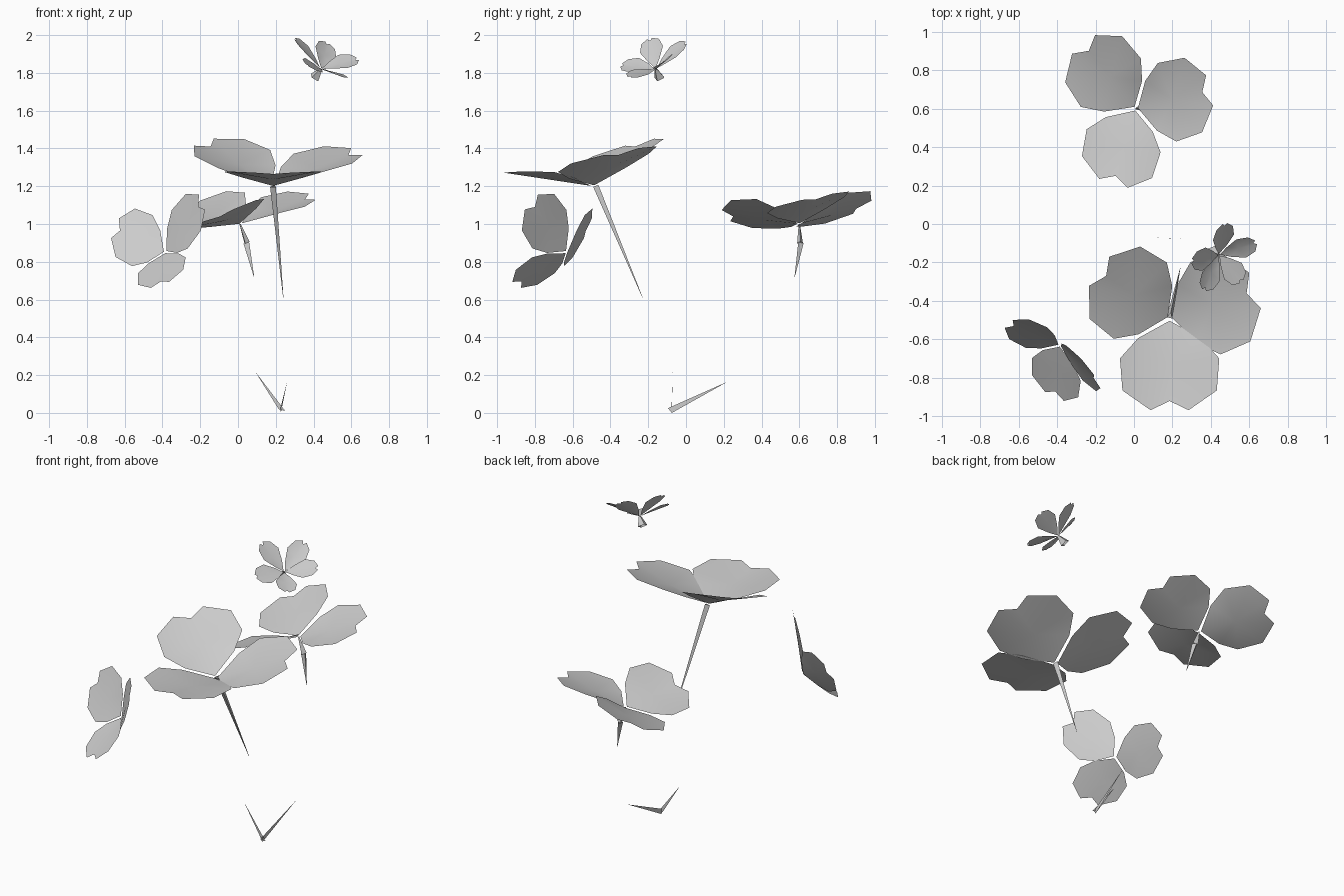
import bpy, bmesh
from mathutils import Vector as V

cube = bpy.data.objects.get("Cube")
if cube:
    bpy.data.objects.remove(cube)

grey = bpy.data.materials.new("plain_grey")
grey.use_nodes = True
colour = (0.6, 0.6, 0.6, 1)
grey.diffuse_color = colour
grey.node_tree.nodes["Principled BSDF"].inputs["Base Color"].default_value = colour

# Half outlines: distance along the midrib, half width, upward cup
LEAF = [(.25, .38, .07), (.5, .6, .1), (.88, .57, .05), (1.11, .23, 0)]
PETAL = [(.3, .3, .05), (.65, .58, .08), (.95, .45, .04), (1.08, .12, 0)]


def add_object(name, bm):
    mesh = bpy.data.meshes.new(name)
    bm.to_mesh(mesh)
    bm.free()
    mesh.materials.append(grey)
    obj = bpy.data.objects.new(name, mesh)
    bpy.context.collection.objects.link(obj)
    return obj


def add_blade(bm, outline, base, tip, side, cup):
    """One notched leaflet: a fan around a point on its midrib."""
    base, tip, side = V(base), V(tip), V(side)
    up = tip.cross(side).normalized() * tip.length * cup
    flip = up.z < 0
    if flip:
        up = -up

    def place(u, v, h):
        return bm.verts.new(base + tip * u + side * v + up * h)

    right = [place(u, v, h) for u, v, h in outline]
    left = [place(u, -v, h) for u, v, h in reversed(outline)]
    ring = [place(.03, 0, 0)] + right + [place(1, 0, 0)] + left
    middle = place(.55, 0, 0)
    for a, b in zip(ring, ring[1:] + ring[:1]):
        bm.faces.new((middle, a, b) if flip else (middle, b, a))


def clover(name, centre, cup, blades, outline=LEAF):
    bm = bmesh.new()
    for tip, side in blades:
        add_blade(bm, outline, centre, tip, side, cup)
    obj = add_object(name, bm)
    for face in obj.data.polygons:
        face.use_smooth = True


def spike(name, top, bottom, r_top, r_bottom, sides=3):
    top, bottom = V(top), V(bottom)
    bm = bmesh.new()
    bmesh.ops.create_cone(bm, segments=sides, radius1=r_bottom, radius2=r_top,
                          depth=(top - bottom).length)
    turn = (top - bottom).to_track_quat('Z', 'Y').to_matrix().to_4x4()
    bm.transform(turn)
    bmesh.ops.translate(bm, vec=(top + bottom) / 2, verts=bm.verts)
    add_object(name, bm)


# Three clover leaves, each given as leaflet tip and side directions
clover("large_clover", (.185, -.49, 1.2), 1, [
    ((-.33, .22, .21), (.23, .33, .08)),
    ((.4, .13, .165), (-.13, .4, .08)),
    ((0, -.43, .065), (.43, 0, 0))])
clover("back_clover", (.01, .6, 1), 1, [
    ((-.245, .3, .08), (.26, .21, .15)),
    ((.345, .085, .13), (-.08, .34, .07)),
    ((-.105, -.35, .04), (.32, -.1, .13))])
clover("left_clover", (-.385, -.63, .85), .4, [
    ((-.24, .1, .115), (.09, .09, .225)),
    ((.175, -.17, .24), (-.07, .15, .17)),
    ((-.025, -.24, -.155), (.21, -.1, .07))])

# Flower with five petals around a tilted axis
heart = V((.44, -.16, 1.82))
axis = V((.51, -.31, .8))
tips = [(.03, .15, .13), (.18, .06, .05), (.11, -.13, -.04),
        (-.07, -.17, .02), (-.13, -.03, .15)]
petals = [(V(t), axis.cross(V(t)).normalized() * .11) for t in tips]
clover("flower_petals", heart, .7, petals, PETAL)
spike("flower_calyx", heart, (.405, -.14, 1.775), .008, .03, 4)

# Tapering stems under the leaves
spike("large_stem", (.187, -.48, 1.2), (.24, -.23, .61), .018, .001)
spike("back_stem_upper", (.01, .6, 1), (.045, .605, .9), .004, .018)
spike("back_stem_lower", (.045, .605, .9), (.085, .575, .72), .018, .001)

# Flat upright shoots at the ground
shoots = bmesh.new()
for corners in ([(.09, -.07, .22), (.215, -.075, .02), (.25, -.077, .01)],
                [(.26, .22, .165), (.225, -.095, .025), (.227, -.075, 0)]):
    shoots.faces.new([shoots.verts.new(c) for c in corners])
add_object("ground_shoots", shoots)
